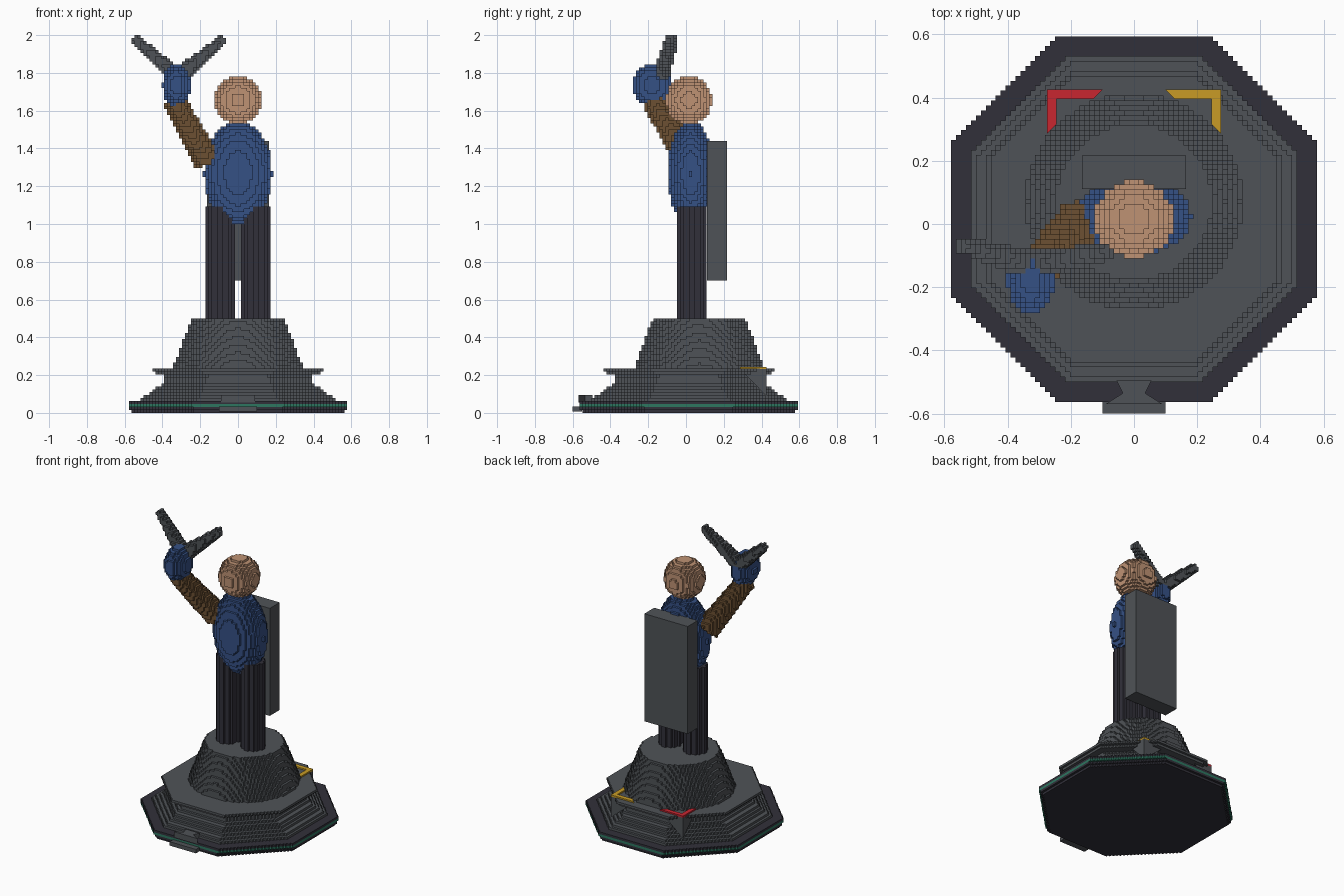
import bpy, math
from mathutils import Vector

cube = bpy.data.objects.get("Cube")
if cube:
    bpy.data.objects.remove(cube)

S = 1 / 64          # block size
CY = 0.015          # base centre in y


def material(name, rgb):
    m = bpy.data.materials.new(name)
    m.use_nodes = True
    m.diffuse_color = (*rgb, 1)
    m.node_tree.nodes["Principled BSDF"].inputs["Base Color"].default_value = (*rgb, 1)
    return m


steel = material("steel grey", (0.078, 0.086, 0.095))
dark = material("charcoal", (0.031, 0.030, 0.042))
blue = material("blue", (0.036, 0.082, 0.235))
skin = material("skin", (0.52, 0.29, 0.175))
brown = material("brown", (0.15, 0.08, 0.032))
red = material("red", (0.58, 0.019, 0.03))
yellow = material("yellow", (0.58, 0.33, 0.019))
green = material("green", (0.026, 0.18, 0.115))


def make(name, verts, faces, mat):
    me = bpy.data.meshes.new(name)
    me.from_pydata(verts, [], faces)
    me.materials.append(mat)
    ob = bpy.data.objects.new(name, me)
    bpy.context.collection.objects.link(ob)
    return ob


def blocks(name, inside, lo, hi, mat):
    """Fill a shape with blocks and keep only the outer block faces."""
    spans = [range(math.floor(a / S) - 1, math.ceil(b / S) + 1) for a, b in zip(lo, hi)]
    cells = {(i, j, k) for i in spans[0] for j in spans[1] for k in spans[2]
             if inside((i + .5) * S, (j + .5) * S, (k + .5) * S)}
    index, faces = {}, []
    for c in cells:
        for axis in range(3):
            for side in (0, 1):
                n = list(c)
                n[axis] += 2 * side - 1
                if tuple(n) in cells:
                    continue
                u, v = (axis + 1) % 3, (axis + 2) % 3
                quad = []
                for du, dv in ((0, 0), (1, 0), (1, 1), (0, 1)):
                    p = list(c)
                    p[axis] += side
                    p[u] += du
                    p[v] += dv
                    quad.append(index.setdefault(tuple(p), len(index)))
                faces.append(quad if side else quad[::-1])
    return make(name, [tuple(a * S for a in p) for p in index], faces, mat)


def ellipsoid(name, c, r, mat):
    blocks(name, lambda x, y, z: sum(((p - q) / s) ** 2 for p, q, s in zip((x, y, z), c, r)) <= 1,
           [a - b for a, b in zip(c, r)], [a + b for a, b in zip(c, r)], mat)


def rod(name, a, b, ra, rb, mat):
    a, b = Vector(a), Vector(b)
    d = b - a

    def inside(x, y, z):
        p = Vector((x, y, z)) - a
        t = p.dot(d) / d.length_squared
        return 0 <= t <= 1 and (p - d * t).length <= ra + (rb - ra) * t
    r = max(ra, rb)
    blocks(name, inside, [min(p, q) - r for p, q in zip(a, b)],
           [max(p, q) + r for p, q in zip(a, b)], mat)


def octagon(name, z0, z1, a0, a1, mat):
    def inside(x, y, z):
        if not z0 <= z <= z1:
            return False
        x, y = abs(x), abs(y - CY)
        return max(x, y, (x + y) / math.sqrt(2)) <= a0 + (a1 - a0) * (z - z0) / (z1 - z0)
    r = max(a0, a1)
    blocks(name, inside, (-r, CY - r, z0), (r, CY + r, z1), mat)


def prism(name, outline, z0, z1, mat):
    n = len(outline)
    verts = [(x, y, z) for z in (z0, z1) for x, y in outline]
    faces = [list(range(n))[::-1], list(range(n, 2 * n))]
    faces += [(i, (i + 1) % n, n + (i + 1) % n, n + i) for i in range(n)]
    return make(name, verts, faces, mat)


def box(name, lo, hi, mat):
    outline = [(lo[0], lo[1]), (hi[0], lo[1]), (hi[0], hi[1]), (lo[0], hi[1])]
    return prism(name, outline, lo[2], hi[2], mat)


# Stepped octagonal base
octagon("base_foot", 0, 2 * S, 0.55, 0.58, dark)
octagon("base_band", 2 * S, 3 * S, 0.582, 0.582, green)
octagon("base_lip", 3 * S, 4 * S, 0.582, 0.582, dark)
octagon("base_slope", 4 * S, 10 * S, 0.525, 0.40, steel)
octagon("base_neck", 10 * S, 13 * S, 0.40, 0.38, steel)
octagon("base_ledge", 13 * S, 14.5 * S, 0.42, 0.46, steel)

# Round disc and offset cone
rod("disc", (0, CY, 14 * S), (0, CY, 15 * S), 0.395, 0.395, steel)
rod("cone", (0, 0.07, 15 * S), (0, 0.07, 32 * S), 0.345, 0.245, steel)

# Step at the front of the base
box("front_step", (-0.1, -0.6, 0.008), (0.1, -0.55, 0.035), steel)
prism("front_ramp", [(-0.09, -0.57), (0.09, -0.57), (0.035, -0.535), (0.055, -0.495),
                     (-0.055, -0.495), (-0.035, -0.535)], 0.055, 0.095, steel)

# Corner brackets at the back, with coloured edge strips
for label, s, mat in (("left", 1, yellow), ("right", -1, red)):
    ox, oy, top, w = 0.275, 0.425, 0.232, 0.03
    corner, inner, front = (s * ox, oy), (s * 0.1, oy), (s * ox, 0.285)
    order = (0, 1, 2) if s > 0 else (0, 2, 1)
    tri = [(corner, inner, front)[i] for i in order]
    verts = [(*p, top) for p in tri] + [(*corner, 0.09)]
    make(label + "_bracket", verts, [(0, 1, 2), (1, 0, 3), (2, 1, 3), (0, 2, 3)], steel)
    strip = [corner, inner, (s * (0.1 + w), oy - w), (s * (ox - w), oy - w),
             (s * (ox - w), 0.285 + w), front]
    prism(label + "_bracket_strip", strip if s > 0 else strip[::-1], top, top + 0.012, mat)

# Legs, body, head and back pack
for label, s in (("left", 1), ("right", -1)):
    rod(label + "_leg", (s * 0.095, 0.032, 32 * S), (s * 0.095, 0.032, 1.1), 0.072, 0.072, dark)
ellipsoid("torso", (0, 0.025, 1.27), (0.18, 0.122, 0.275), blue)
ellipsoid("head", (0, 0.015, 1.656), (0.125, 0.122, 0.13), skin)
box("back_pack", (-0.165, 0.11, 0.70), (0.165, 0.217, 1.44), steel)

# Raised right arm holding a forked piece
rod("right_arm", (-0.17, 0.01, 1.345), (-0.335, -0.175, 1.65), 0.073, 0.058, brown)
ellipsoid("right_hand", (-0.325, -0.18, 1.735), (0.075, 0.105, 0.112), blue)
for label, x, y in (("left", -0.075, -0.085), ("right", -0.55, -0.065)):
    rod(label + "_prong", (-0.32, -0.13, 1.775), (x, y, 1.985), 0.046, 0.025, steel)
